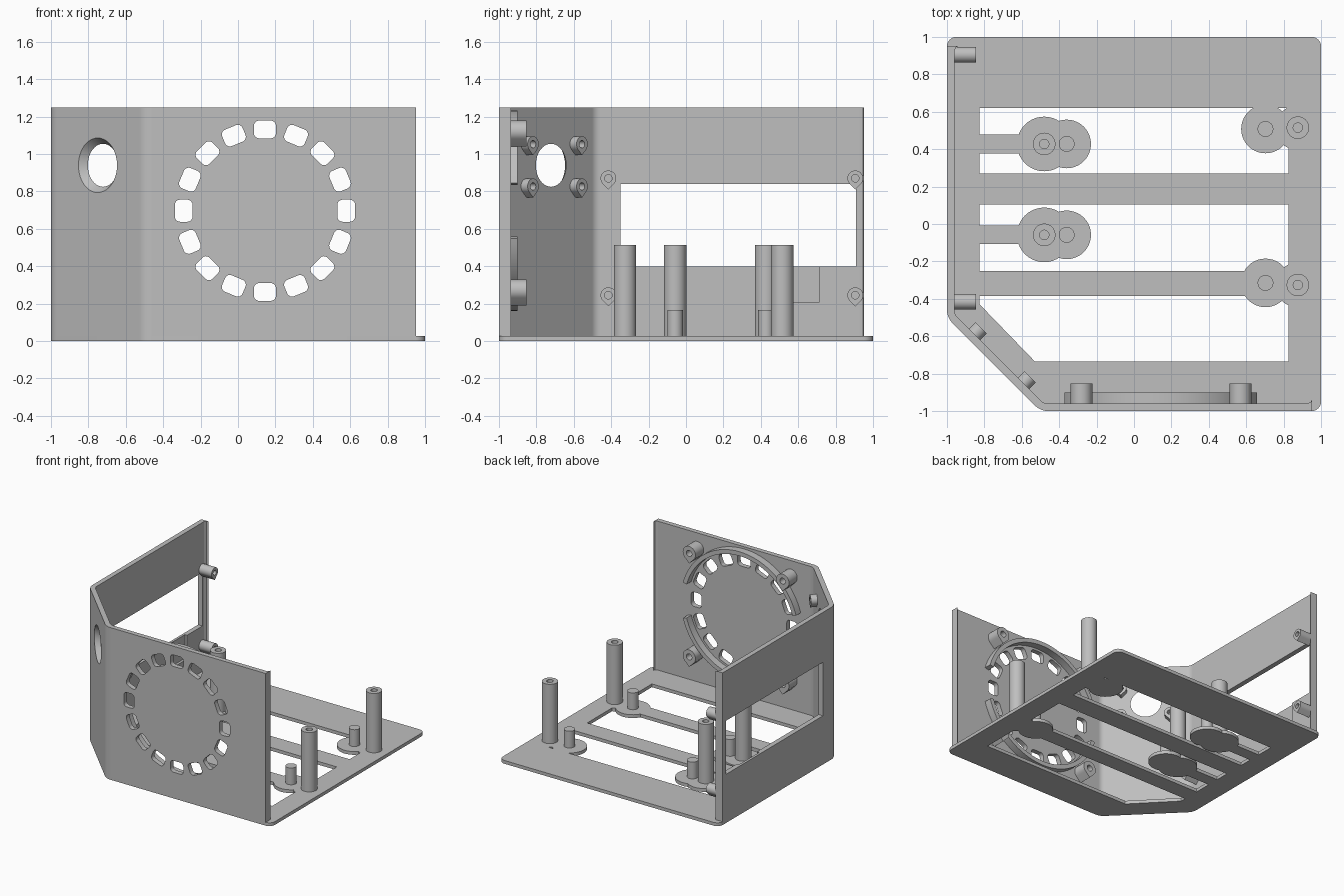
import bpy, bmesh
from math import pi, sin, cos, tan, radians
from mathutils import Matrix, Vector

cube = bpy.data.objects.get("Cube")
if cube:
    bpy.data.objects.remove(cube, do_unlink=True)

grey = bpy.data.materials.new("plain grey")
grey.use_nodes = True
COLOUR = (0.52, 0.52, 0.52, 1)
grey.diffuse_color = COLOUR
grey.node_tree.nodes["Principled BSDF"].inputs["Base Color"].default_value = COLOUR

H, T, BASE = 1.25, 0.04, 0.027      # wall height, wall thickness, floor thickness
END, R = 0.952, 0.1                 # free wall end, bend radius
BEND = R * tan(pi / 8)              # length each bend takes from its panels


# ---- outline helpers ----
def arc(cx, cy, r, a0, a1, n=16):
    return [(cx + r * cos(a0 + (a1 - a0) * i / n), cy + r * sin(a0 + (a1 - a0) * i / n))
            for i in range(n + 1)]


def circle(cx, cy, r, n=40):
    return arc(cx, cy, r, 0, 2 * pi, n)[:-1]


def sector(cx, cy, r0, r1, a0, a1, n=12):
    return arc(cx, cy, r1, a0, a1, n) + arc(cx, cy, r0, a1, a0, n)


def rect(x0, y0, x1, y1):
    return [(x0, y0), (x1, y0), (x1, y1), (x0, y1)]


def rounded(points, radii, n=6):
    """Fillet every corner of a polygon."""
    out = []
    for i, p in enumerate(points):
        p = Vector(p)
        a = (Vector(points[i - 1]) - p).normalized()
        b = (Vector(points[(i + 1) % len(points)]) - p).normalized()
        half = a.angle(b) / 2
        t0, t1 = p + a * radii[i] / tan(half), p + b * radii[i] / tan(half)
        c = p + (a + b).normalized() * radii[i] / sin(half)
        for k in range(n + 1):
            d = (t0.lerp(t1, k / n) - c).normalized()
            out.append(tuple(c + d * radii[i]))
    return out


def teardrop(cx, cy, r):
    return arc(cx, cy, r, -pi / 4, 5 * pi / 4, 24) + [(cx, cy - r * 2 ** 0.5)]


def frame(origin, u, v=(0, 0, 1)):
    u, v = Vector(u).normalized(), Vector(v)
    m = Matrix((u, v, u.cross(v))).transposed().to_4x4()
    m.translation = origin
    return m


def prism(name, loops, w0, w1, matrix=Matrix()):
    """Fill nested outlines and extrude them from w0 to w1 along the frame normal."""
    cu = bpy.data.curves.new(name, "CURVE")
    cu.dimensions, cu.fill_mode, cu.extrude = "2D", "BOTH", (w1 - w0) / 2
    for loop in loops:
        s = cu.splines.new("POLY")
        s.points.add(len(loop) - 1)
        for p, co in zip(s.points, loop):
            p.co = (co[0], co[1], 0, 1)
        s.use_cyclic_u = True
    tmp = bpy.data.objects.new("outline", cu)
    bpy.context.collection.objects.link(tmp)
    deps = bpy.context.evaluated_depsgraph_get()
    me = bpy.data.meshes.new_from_object(tmp.evaluated_get(deps))
    bpy.data.objects.remove(tmp, do_unlink=True)
    bpy.data.curves.remove(cu)
    bm = bmesh.new()
    bm.from_mesh(me)
    bmesh.ops.remove_doubles(bm, verts=bm.verts, dist=1e-5)
    bmesh.ops.translate(bm, verts=bm.verts, vec=(0, 0, (w0 + w1) / 2))
    bmesh.ops.recalc_face_normals(bm, faces=bm.faces)
    bm.to_mesh(me)
    bm.free()
    me.name = name
    me.materials.clear()
    me.materials.append(grey)
    ob = bpy.data.objects.new(name, me)
    ob.matrix_world = matrix
    bpy.context.collection.objects.link(ob)
    parts.append(ob)
    return ob


parts = []

# ---- floor frame with three openings ----
outline = rounded([(-1, -0.5), (-0.5, -1), (1, -1), (1, 1), (-1, 1)],
                  [R, R, 0.05, 0.05, 0.05])
S = 0.825
slots = [rect(-S, 0.27, S, 0.62), rect(-S, -0.25, S, 0.105),
         [(-S, -0.385), (-S, -0.43), (-0.53, -0.735), (S, -0.735), (S, -0.385)]]
prism("floor_frame", [outline] + slots, 0, BASE)

# ---- pads, tall standoffs and short pegs: tall x, tall y, peg x, peg y, pad radii ----
for i, (tx, ty, px, py, r_tall, r_peg) in enumerate([
        (-0.48, 0.428, -0.36, 0.428, 0.146, 0.13), (-0.48, -0.058, -0.36, -0.058, 0.146, 0.13),
        (0.876, 0.515, 0.703, 0.508, 0.12, 0.13), (0.876, -0.326, 0.703, -0.315, 0.12, 0.13)]):
    prism(f"tall_pad_{i}", [circle(tx, ty, r_tall)], 0, BASE)
    prism(f"peg_pad_{i}", [circle(px, py, r_peg)], 0, BASE)
    prism(f"standoff_{i}", [circle(tx, ty, 0.06), circle(tx, ty, 0.025, 24)], BASE, 0.515)
    prism(f"peg_{i}", [circle(px, py, 0.042)], BASE, 0.165)
    if tx < 0:
        prism(f"pad_arm_{i}", [rect(-S - 0.02, ty - 0.05, tx, ty + 0.05)], 0, BASE)

# ---- front wall with a circle of vents ----
front = frame((0, -1, 0), (1, 0, 0))
CX, CZ = 0.144, 0.697
vents = []
for i in range(16):
    a = i * pi / 8
    shape = rounded(rect(0.387, -0.059, 0.482, 0.059), [0.027] * 4, 4)
    vents.append([(CX + x * cos(a) - y * sin(a), CZ + x * sin(a) + y * cos(a)) for x, y in shape])
prism("front_wall", [rect(-0.5 + BEND, 0, END, H)] + vents, -T, 0, front)

# split locating ring and screw bosses behind the vents
gap = radians(16)
for side, a in (("upper", gap), ("lower", pi + gap)):
    prism(f"{side}_ring", [sector(CX, CZ, 0.5, 0.535, a, a + pi - 2 * gap, 40)], -0.1, -T, front)


def boss(name, u, z, r, hole, depth, matrix):
    prism(name, [teardrop(u, z, r), circle(u, z, hole, 24)], -depth, -T, matrix)


for sx in (-1, 1):
    for sz in (-1, 1):
        boss(f"front_boss_{sx}_{sz}", CX + 0.425 * sx, CZ + 0.425 * sz, 0.058, 0.025, 0.147, front)

# ---- angled wall with a countersunk round hole ----
angled = frame((-0.75, -0.75, 0), (1, -1, 0))
half, HZ = 0.5 ** 0.5 / 2 - 0 + 0, 0.94
half -= BEND
wall = prism("angled_wall", [rect(-half, 0, half, H), circle(0, HZ, 0.115)], -T, 0, angled)
for v in wall.data.vertices:
    d = v.co.xy - Vector((0, HZ))
    if d.length < 0.2 and v.co.z > -0.01:
        v.co.xy = Vector((0, HZ)) + d * 1.27
for sx in (-1, 1):
    for sz in (-1, 1):
        boss(f"angled_boss_{sx}_{sz}", 0.185 * sx, HZ + 0.113 * sz, 0.042, 0.02, 0.09, angled)

# ---- side wall: window through both skins, shallow recess in the inner skin ----
side = frame((-1, 0, 0), (0, -1, 0))
edge = rect(-END, 0, 0.5 - BEND, H)
window = rect(-0.91, 0.4, 0.35, 0.84)
recessed = window[:1] + [(-0.71, 0.4), (-0.71, 0.205), (-0.45, 0.205), (-0.45, 0.4)] + window[1:]
prism("side_wall_outer", [edge, window], -T / 2, 0, side)
prism("side_wall_inner", [edge, recessed], -T, -T / 2, side)
for y in (-0.415, 0.905):
    for z in (0.245, 0.87):
        boss(f"side_boss_{y}_{z}", -y, z, 0.042, 0.02, 0.155, side)

# ---- rounded bends and small end lips, drawn in plan ----
C = 0.5 - BEND
prism("front_bend", [sector(-C, R - 1, R - T, R, -pi / 2, -3 * pi / 4)], 0, H)
prism("side_bend", [sector(R - 1, -C, R - T, R, -3 * pi / 4, -pi)], 0, H)
lip = [(END, T - 1), (END, -0.936), (END - 0.006, -0.95), (END - 0.025, T - 1)]
prism("front_lip", [lip], 0, H)
prism("side_lip", [[(y, x) for x, y in lip]], 0, H)

# ---- smooth the round parts ----
bpy.ops.object.select_all(action="DESELECT")
for ob in parts:
    ob.select_set(True)
bpy.context.view_layer.objects.active = parts[0]
bpy.ops.object.shade_smooth_by_angle(angle=radians(30))
